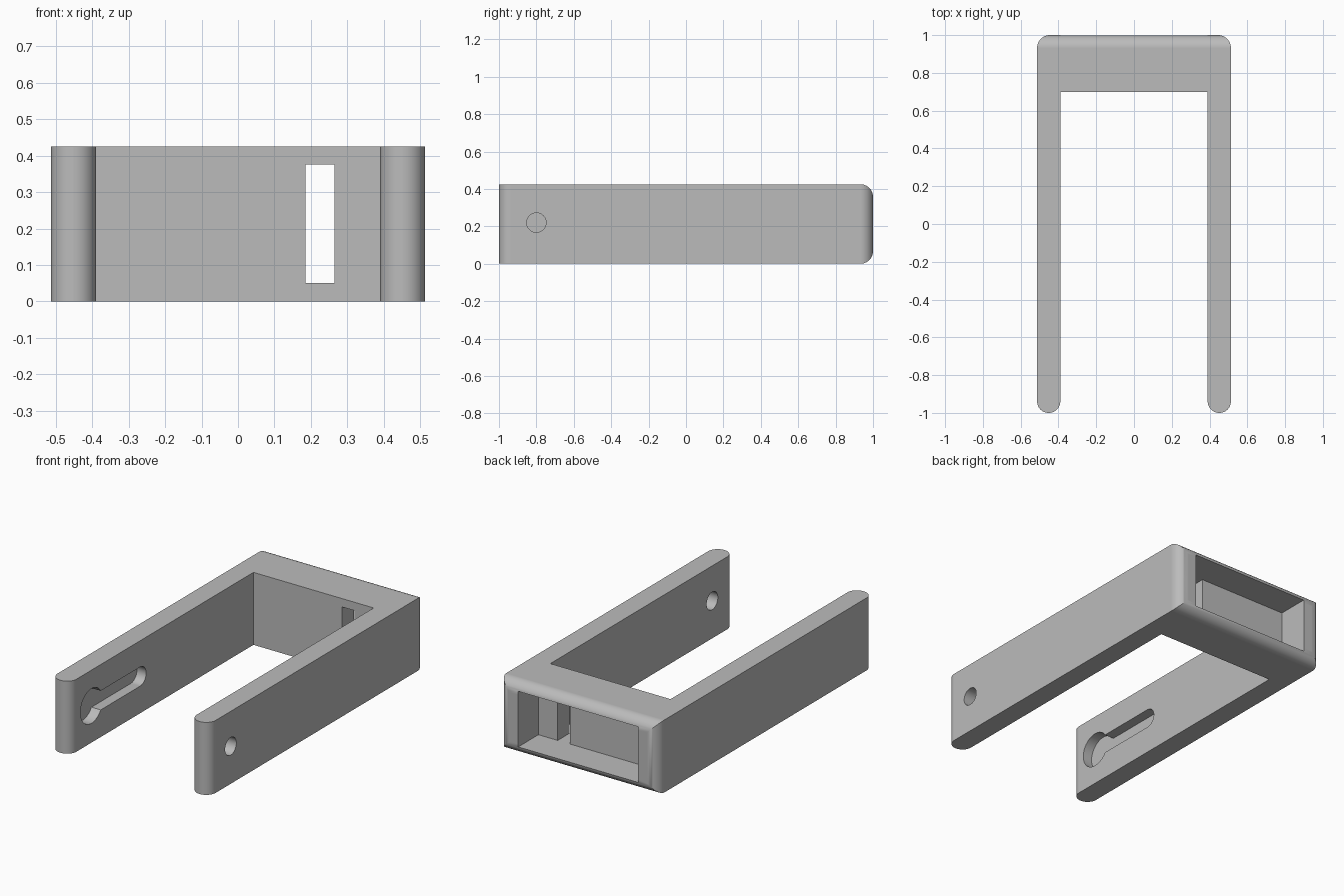
import bpy, bmesh
from math import sin, cos, asin, pi
from mathutils import Vector

cube = bpy.data.objects.get("Cube")
if cube:
    bpy.data.objects.remove(cube, do_unlink=True)

WIDTH, INNER, HEIGHT = 0.513, 0.39, 0.425
ARM_R, BACK_R = 0.061, 0.068

grey = bpy.data.materials.new("light_grey")
grey.use_nodes = True
colour = (0.5, 0.5, 0.5, 1)
grey.diffuse_color = colour
grey.node_tree.nodes["Principled BSDF"].inputs["Base Color"].default_value = colour


def arc(centre, radius, start, end, steps):
    return [(centre[0] + radius * cos(start + (end - start) * i / steps),
             centre[1] + radius * sin(start + (end - start) * i / steps))
            for i in range(steps + 1)]


def rounded(corners, steps=12):
    """Outline with square corners (u, v, radius) rounded off."""
    outline = []
    for i, (u, v, r) in enumerate(corners):
        p = Vector((u, v))
        if r == 0:
            outline.append(p)
            continue
        before = (Vector(corners[i - 1][:2]) - p).normalized()
        after = (Vector(corners[(i + 1) % len(corners)][:2]) - p).normalized()
        centre = p + (before + after) * r
        for k in range(steps + 1):
            t = pi / 2 * k / steps
            outline.append(centre - after * r * cos(t) - before * r * sin(t))
    return outline


def prism(name, outline, axis, low, high):
    """Extrude an (x, y) outline along z, or a (y, z) outline along x."""
    def place(p, t):
        return (p[0], p[1], t) if axis == "z" else (t, p[0], p[1])
    bm = bmesh.new()
    bottom = [bm.verts.new(place(p, low)) for p in outline]
    top = [bm.verts.new(place(p, high)) for p in outline]
    bm.faces.new(bottom[::-1])
    bm.faces.new(top)
    for i in range(len(outline)):
        j = (i + 1) % len(outline)
        bm.faces.new((bottom[i], bottom[j], top[j], top[i]))
    bmesh.ops.recalc_face_normals(bm, faces=bm.faces)
    mesh = bpy.data.meshes.new(name)
    bm.to_mesh(mesh)
    bm.free()
    mesh.materials.append(grey)
    obj = bpy.data.objects.new(name, mesh)
    bpy.context.collection.objects.link(obj)
    return obj


def combine(target, tool, operation):
    mod = target.modifiers.new(tool.name, "BOOLEAN")
    mod.object, mod.operation, mod.solver = tool, operation, "EXACT"
    bpy.context.view_layer.objects.active = target
    bpy.ops.object.modifier_apply(modifier=mod.name)
    bpy.data.objects.remove(tool, do_unlink=True)


# U-shaped body with rounded arm tips and back corners
plan = rounded([
    (-WIDTH, 1, BACK_R), (-WIDTH, -1, ARM_R), (-INNER, -1, ARM_R), (-INNER, 0.7, 0),
    (INNER, 0.7, 0), (INNER, -1, ARM_R), (WIDTH, -1, ARM_R), (WIDTH, 1, BACK_R)])
bracket = prism("bracket", plan, "z", -0.2, 0.7)

# Side profile rounds the upper and lower back edges
side = rounded([(-1.2, 0, 0), (1, 0, BACK_R), (1, HEIGHT, BACK_R), (-1.2, HEIGHT, 0)])
combine(bracket, prism("side_profile", side, "x", -0.8, 0.8), "INTERSECT")

# Rear pocket with a slot opening through the front wall of the bridge
pocket = [(-INNER, 0.81), (0.185, 0.81), (0.185, 0.6), (0.265, 0.6),
          (0.265, 0.81), (INNER, 0.81), (INNER, 1.2), (-INNER, 1.2)]
combine(bracket, prism("pocket", pocket, "z", 0.05, 0.376), "DIFFERENCE")

# Round hole through the left arm
hole = arc((-0.8, 0.22), 0.052, 0, 2 * pi, 32)[:-1]
combine(bracket, prism("pin_hole", hole, "x", 0.3, 0.7), "DIFFERENCE")

# Blind keyhole recess on the inside of the right arm
big, small, z = 0.102, 0.056, 0.215
mouth = asin(small / big)
keyhole = (arc((-0.8, z), big, mouth, 2 * pi - mouth, 28)
           + arc((-0.35, z), small, -pi / 2, pi / 2, 16))
combine(bracket, prism("keyhole", keyhole, "x", -0.45, -0.3), "DIFFERENCE")

# Smooth fillets with crisp flat faces
bpy.ops.object.select_all(action="DESELECT")
bracket.select_set(True)
bpy.context.view_layer.objects.active = bracket
bpy.ops.object.shade_smooth_by_angle(angle=pi / 6)
normals = bracket.modifiers.new("flat_face_normals", "WEIGHTED_NORMAL")
normals.weight = 100
normals.keep_sharp = True
